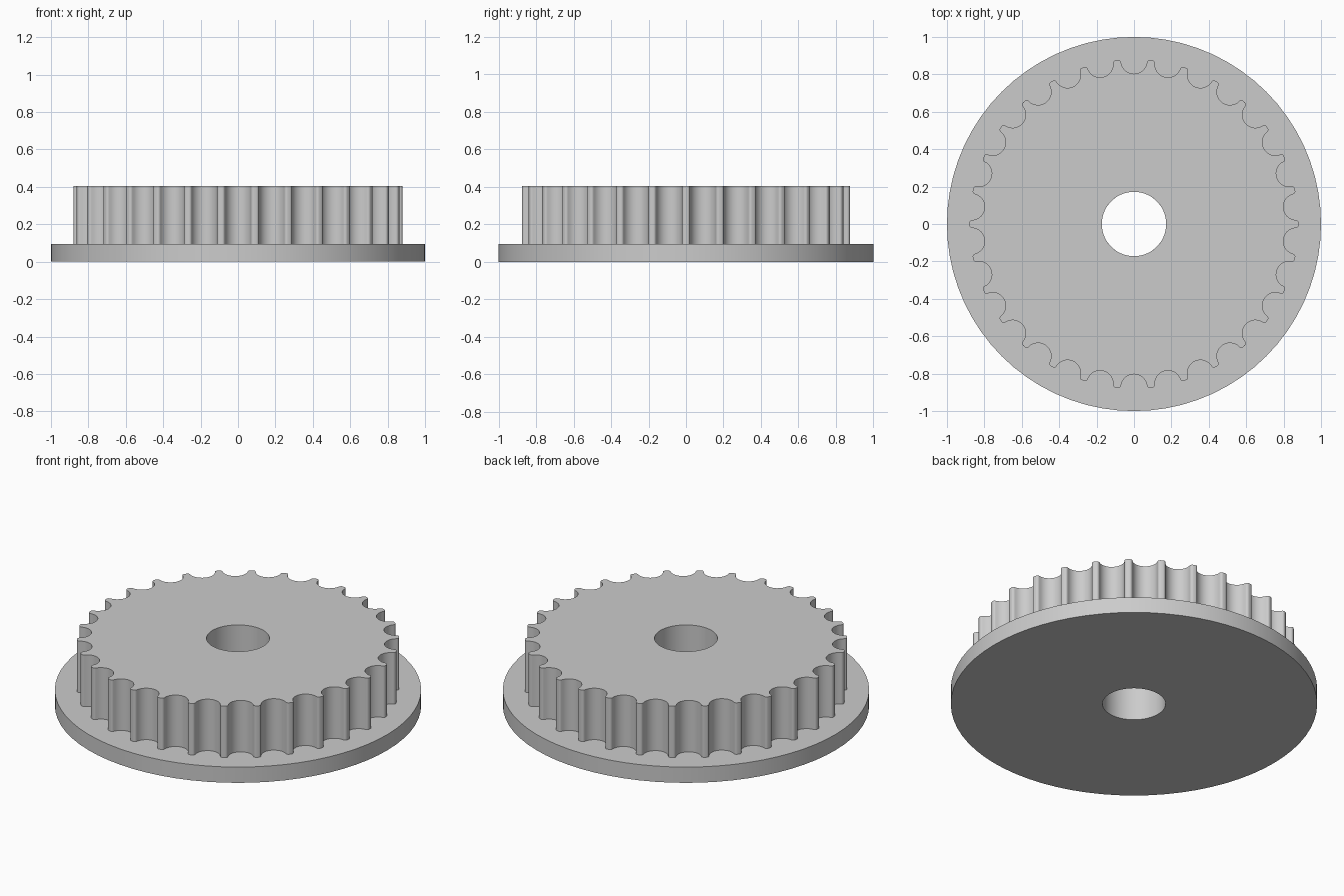
import bpy
import bmesh
from math import pi, sin, cos, atan2, acos, sqrt, radians

TEETH = 30
BORE = 0.172
FLANGE_TOP, BODY_TOP = 0.095, 0.405
TIP, GROOVE_R, GROOVE_C, FILLET = 0.88, 0.07, 0.873, 0.015

cube = bpy.data.objects.get("Cube")
if cube:
    bpy.data.objects.remove(cube, do_unlink=True)

grey = bpy.data.materials.new("plain grey")
grey.use_nodes = True
colour = (0.6, 0.6, 0.6, 1)
grey.diffuse_color = colour
grey.node_tree.nodes["Principled BSDF"].inputs["Base Color"].default_value = colour


def bored_prism(name, outline, z0, z1):
    """Extrude a closed outline with a round bore through its centre."""
    bm = bmesh.new()
    bore = [(BORE * cos(atan2(y, x)), BORE * sin(atan2(y, x))) for x, y in outline]
    rings = [[bm.verts.new((x, y, z)) for x, y in pts]
             for pts, z in ((outline, z0), (outline, z1), (bore, z1), (bore, z0))]
    n = len(outline)
    for a, b in zip(rings, rings[1:] + rings[:1]):
        for i in range(n):
            j = (i + 1) % n
            bm.faces.new((a[i], a[j], b[j], b[i]))
    bmesh.ops.recalc_face_normals(bm, faces=bm.faces)
    mesh = bpy.data.meshes.new(name)
    bm.to_mesh(mesh)
    bm.free()
    obj = bpy.data.objects.new(name, mesh)
    bpy.context.collection.objects.link(obj)
    mesh.materials.append(grey)
    bpy.ops.object.select_all(action='DESELECT')
    obj.select_set(True)
    bpy.context.view_layer.objects.active = obj
    bpy.ops.object.shade_smooth_by_angle(angle=radians(30))
    return obj


def arc(cx, cy, r, start, end, steps):
    return [(cx + r * cos(start + (end - start) * i / steps),
             cy + r * sin(start + (end - start) * i / steps)) for i in range(steps + 1)]


def half_groove():
    """From the groove floor up one wall and round onto the tooth tip (groove on +x)."""
    reach, rad = GROOVE_R + FILLET, TIP - FILLET
    fx = (rad ** 2 - reach ** 2 + GROOVE_C ** 2) / (2 * GROOVE_C)
    fy = sqrt(rad ** 2 - fx ** 2)
    wall = atan2(fy, fx - GROOVE_C) 
    pts = arc(GROOVE_C, 0, GROOVE_R, pi, wall, 8)
    pts += arc(fx, fy, FILLET, wall - pi, atan2(fy, fx) - 2 * pi + 2 * pi, 5)[1:]
    return pts


# Toothed outline: mirrored half groove, repeated around the axis
half = half_groove()
groove = [(x, -y) for x, y in reversed(half[1:])] + half
outline = []
for k in range(TEETH):
    a = pi / 2 + 2 * pi * k / TEETH
    outline += [(x * cos(a) - y * sin(a), x * sin(a) + y * cos(a)) for x, y in groove]

# Base flange and toothed body
bored_prism("flange", arc(0, 0, 1, 0, 2 * pi, 72)[:-1], 0, FLANGE_TOP)
bored_prism("toothed_body", outline, FLANGE_TOP, BODY_TOP)
